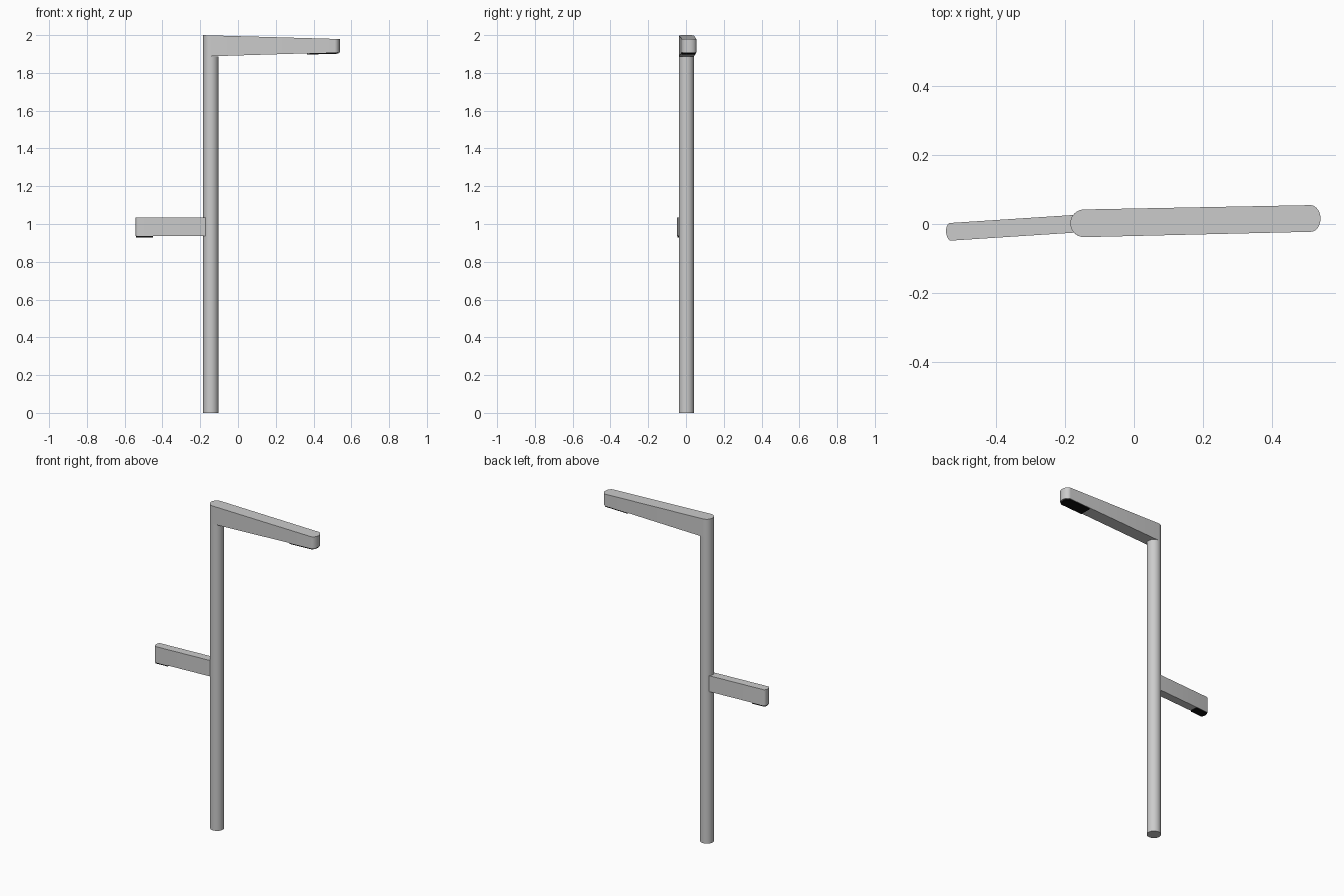
import bpy, bmesh, math
from mathutils import Vector

if "Cube" in bpy.data.objects:
    bpy.data.objects.remove(bpy.data.objects["Cube"])


def lerp(a, b, t):
    return a + (b - a) * t


def finish(bm, name, mat=None):
    bmesh.ops.recalc_face_normals(bm, faces=bm.faces)
    me = bpy.data.meshes.new(name)
    bm.to_mesh(me)
    bm.free()
    ob = bpy.data.objects.new(name, me)
    bpy.context.collection.objects.link(ob)
    if mat:
        me.materials.append(mat)
    bpy.ops.object.select_all(action='DESELECT')
    bpy.context.view_layer.objects.active = ob
    ob.select_set(True)
    bpy.ops.object.shade_smooth_by_angle(angle=math.radians(35))
    return ob


def bar(name, a, b, widths, caps, bottom, top, mat=None, n=20):
    """Bar along the plan line a-b with elliptical end caps and sloping top and bottom.
    widths, caps, bottom and top are (value at a, value at b)."""
    a, b = Vector(a), Vector(b)
    length = (b - a).length
    u = (b - a) / length
    v = Vector((-u.y, u.x))
    pts = []
    for end, sign in ((0, -1), (1, 1)):
        if caps[end] == 0:
            angles = (-1, 1)
        else:
            angles = [-1 + 2 * i / n for i in range(n + 1)]
        for k in angles:
            ang = k * math.pi / 2
            pts.append(((end * length + sign * caps[end] * math.cos(ang)) / length,
                        sign * widths[end] * math.sin(ang)))
    bm = bmesh.new()
    rings = []
    for zs in (bottom, top):
        ring = []
        for t, s in pts:
            p = a + u * (t * length) + v * s
            ring.append(bm.verts.new((p.x, p.y, lerp(zs[0], zs[1], t))))
        rings.append(ring)
    lo, hi = rings
    bm.faces.new(lo[::-1])
    bm.faces.new(hi)
    for i in range(len(lo)):
        j = (i + 1) % len(lo)
        bm.faces.new((lo[i], lo[j], hi[j], hi[i]))
    return finish(bm, name, mat)


black = bpy.data.materials.new("lamp_black")
black.diffuse_color = (0.005, 0.005, 0.005, 1)
black.use_nodes = True
black.node_tree.nodes["Principled BSDF"].inputs["Base Color"].default_value = black.diffuse_color

# Round pole, running up into the top arm
R = 0.04
base = Vector((-0.144, 0.002))
bm = bmesh.new()
bmesh.ops.create_cone(bm, cap_ends=True, segments=40, radius1=R, radius2=R, depth=1.888)
bmesh.ops.translate(bm, verts=bm.verts, vec=(base.x, base.y, 0.944))
finish(bm, "pole")

# Tapered top arm; its rear cap is the top of the pole
tip = Vector((0.51, 0.016))
bar("top_arm", base, tip, (R, 0.0385), (R, 0.029), (1.888, 1.908), (1.9985, 1.98))

# Flat lamp under the top arm
bar("top_lamp", base.lerp(tip, 0.78), tip, (0.036, 0.0355), (0, 0.022),
    (1.897, 1.901), (1.905, 1.91), black)

# Short lower arm on the other side, slightly angled
root = Vector((-0.174, 0.0005))
end = Vector((-0.53, -0.0225))
bar("lower_arm", root, end, (0.0255, 0.0255), (0, 0.013), (0.936, 0.936), (1.034, 1.034))

# Flat lamp under the lower arm
bar("lower_lamp", root.lerp(end, 0.78), end, (0.0235, 0.0235), (0, 0.009),
    (0.929, 0.929), (0.938, 0.938), black)
